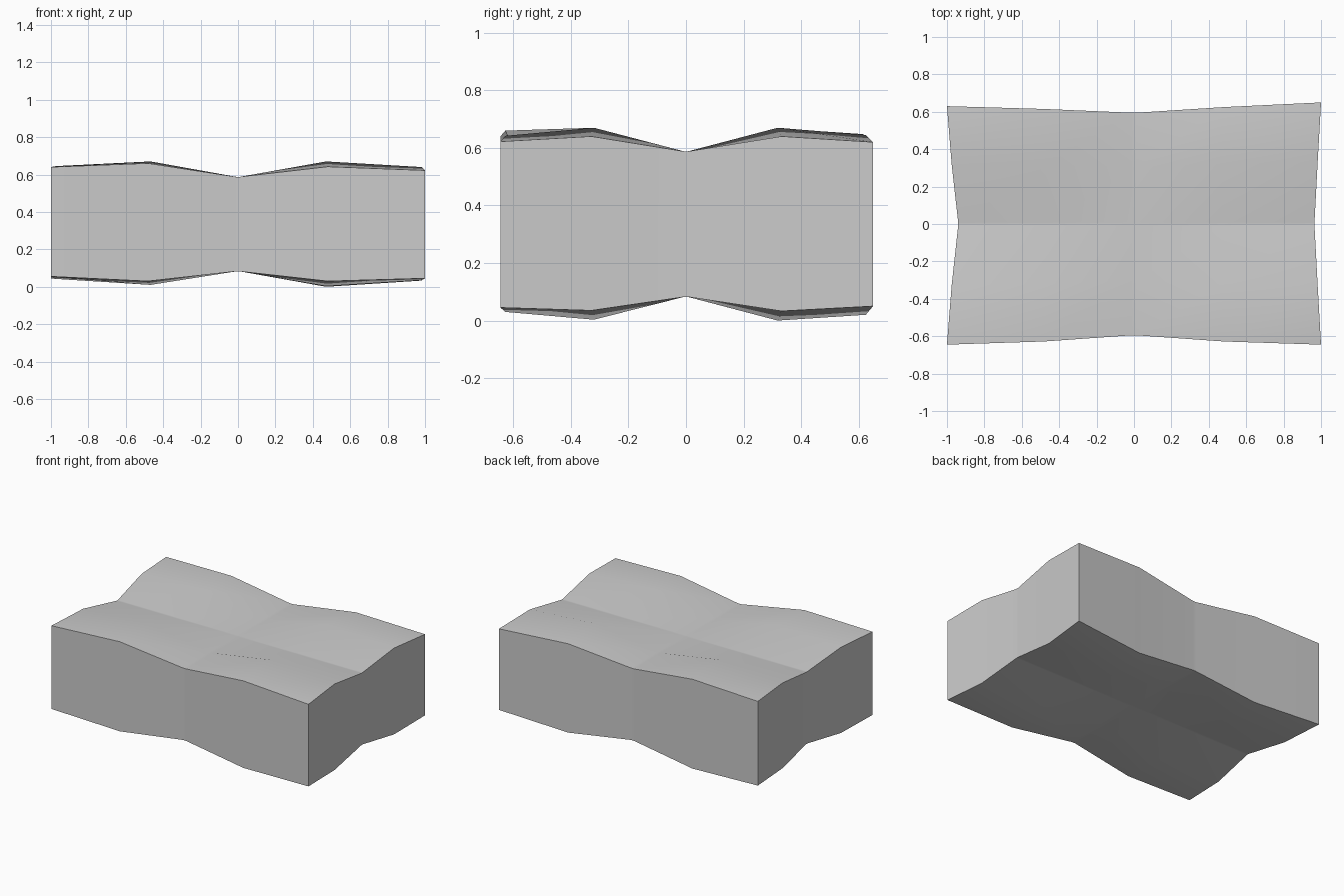
import bpy, bmesh, math

if "Cube" in bpy.data.objects:
    bpy.data.objects.remove(bpy.data.objects["Cube"])

# Outline of the block, sampled at five stations along each side
LEFT = [-1, -.975, -.94, -.975, -1]
RIGHT = [1, .982, .965, .982, 1]
FRONT = [-.645, -.628, -.595, -.628, -.645]
BACK = [.63, .615, .595, .625, .65]

# Heights of the pillowed top and bottom: rows run front to back, columns left to right
TOP = [[.64, .66, .588, .642, .622],
       [.645, .67, .588, .67, .64],
       [.588] * 5,
       [.642, .668, .588, .67, .64],
       [.637, .648, .588, .645, .62]]
BOTTOM = [[.055, .03, .082, .03, .045],
          [.042, .01, .082, .003, .035],
          [.082] * 5,
          [.042, .01, .082, .0, .033],
          [.045, .02, .082, .02, .05]]

# The middle station is doubled to make the narrow groove
STATION = [0, 1, 2, 2, 3, 4]
FRACTION = [1, .48, .012, .012, .48, 1]
N = len(STATION)

bm = bmesh.new()


def sheet(heights):
    rows = []
    for r, i in enumerate(STATION):
        row = []
        for c, j in enumerate(STATION):
            x = FRACTION[c] * (LEFT[i] if c < 3 else RIGHT[i])
            fy = .51 if r in (1, 4) else FRACTION[r]
            y = fy * (FRONT[j] if r < 3 else BACK[j])
            row.append(bm.verts.new((x, y, heights[i][j])))
        rows.append(row)
    return rows


# Top and bottom cushions
top, bottom = sheet(TOP), sheet(BOTTOM)
for r in range(N - 1):
    for c in range(N - 1):
        for g in (top, bottom):
            bm.faces.new((g[r][c], g[r][c + 1], g[r + 1][c + 1], g[r + 1][c]))

# Side walls
for k in range(N - 1):
    for e in (0, N - 1):
        bm.faces.new((bottom[e][k], bottom[e][k + 1], top[e][k + 1], top[e][k]))
        bm.faces.new((bottom[k][e], bottom[k + 1][e], top[k + 1][e], top[k][e]))
bmesh.ops.recalc_face_normals(bm, faces=bm.faces)

mesh = bpy.data.meshes.new("cushioned_block")
bm.to_mesh(mesh)
bm.free()
block = bpy.data.objects.new("cushioned_block", mesh)
bpy.context.collection.objects.link(block)
bpy.context.view_layer.objects.active = block
block.select_set(True)
bpy.ops.object.shade_smooth_by_angle(angle=math.radians(30))
